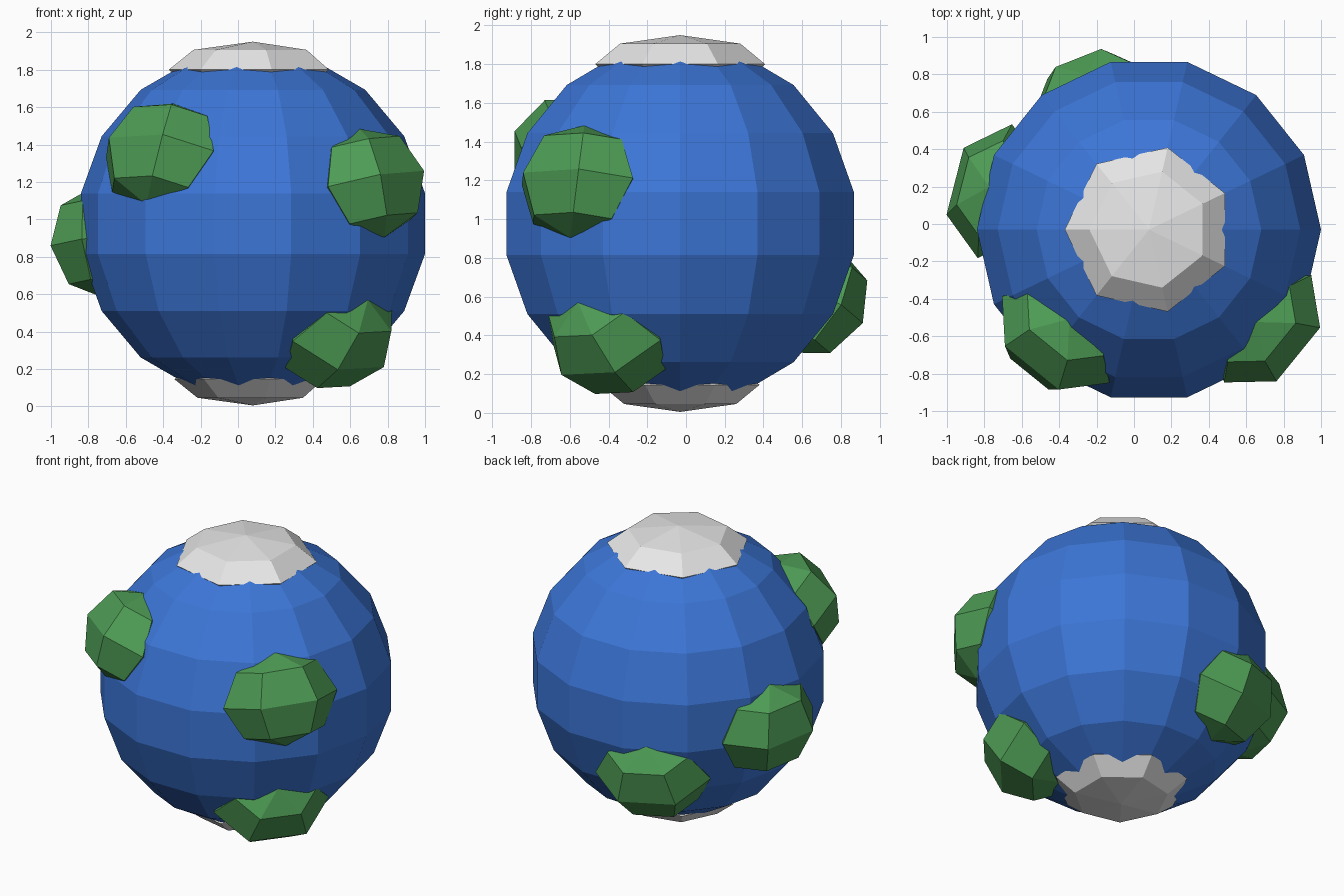
import bpy
import bmesh
from math import sin, cos, pi, radians
from mathutils import Matrix, Vector

cube = bpy.data.objects.get("Cube")
if cube:
    bpy.data.objects.remove(cube, do_unlink=True)

CENTRE = Vector((0.08, -0.03, 0.977))


def material(name, color):
    mat = bpy.data.materials.new(name)
    mat.use_nodes = True
    mat.diffuse_color = (*color, 1)
    mat.node_tree.nodes["Principled BSDF"].inputs["Base Color"].default_value = (*color, 1)
    return mat


def faceted_ball(name, segments, rings, matrix, mat):
    """Low-poly ball with a vertex on local -x, placed by matrix."""
    bm = bmesh.new()
    rows = []
    for r in range(1, rings):
        lat = pi / 2 - pi * r / rings
        rows.append([bm.verts.new((cos(lat) * cos(pi + 2 * pi * s / segments),
                                   cos(lat) * sin(pi + 2 * pi * s / segments),
                                   sin(lat))) for s in range(segments)])
    top, bottom = bm.verts.new((0, 0, 1)), bm.verts.new((0, 0, -1))
    for s in range(segments):
        n = (s + 1) % segments
        bm.faces.new((top, rows[0][s], rows[0][n]))
        bm.faces.new((bottom, rows[-1][n], rows[-1][s]))
        for a, b in zip(rows, rows[1:]):
            bm.faces.new((a[s], b[s], b[n], a[n]))
    bm.transform(matrix)
    bmesh.ops.recalc_face_normals(bm, faces=bm.faces)
    mesh = bpy.data.meshes.new(name)
    bm.to_mesh(mesh)
    bm.free()
    mesh.materials.append(mat)
    obj = bpy.data.objects.new(name, mesh)
    bpy.context.collection.objects.link(obj)
    return obj


blue = material("ocean_blue", (0.045, 0.18, 0.68))
green = material("land_green", (0.075, 0.33, 0.09))
white = material("ice_white", (0.85, 0.85, 0.85))

# Ocean globe
faceted_ball("ocean_globe", 14, 9,
             Matrix.Translation(CENTRE) @ Matrix.Scale(0.934, 4), blue)

# Flattened polar caps: name, centre height, radius, half thickness
for name, z, radius, half in (("north_ice_cap", 1.80, 0.45, 0.15),
                              ("south_ice_cap", 0.145, 0.42, 0.14)):
    place = Matrix.Translation((CENTRE.x, CENTRE.y, z))
    faceted_ball(name, 7, 4, place @ Matrix.Diagonal((radius, radius, half, 1)), white)

# Land masses sunk into the globe, turned to face outward: azimuth, elevation
lands = {
    "front_right_land": (229.7, 25.8),
    "front_left_land": (-39.9, 14.7),
    "lower_front_left_land": (-39.5, -46),
    "right_land": (166, -6.8),
    "back_land": (113, -28),
}
for name, (azimuth, elevation) in lands.items():
    az, el = radians(azimuth), radians(elevation)
    out = Vector((cos(el) * cos(az), cos(el) * sin(az), sin(el)))
    side = Vector((-sin(az), cos(az), 0))
    up = out.cross(side)
    turn = Matrix((side, -out, up)).transposed().to_4x4()
    roll = Matrix.Rotation(radians(-3), 4, 'Y')
    faceted_ball(name, 6, 4,
                 Matrix.Translation(CENTRE + out * 0.855) @ turn @ roll
                 @ Matrix.Diagonal((0.37, 0.255, 0.30, 1)), green)
